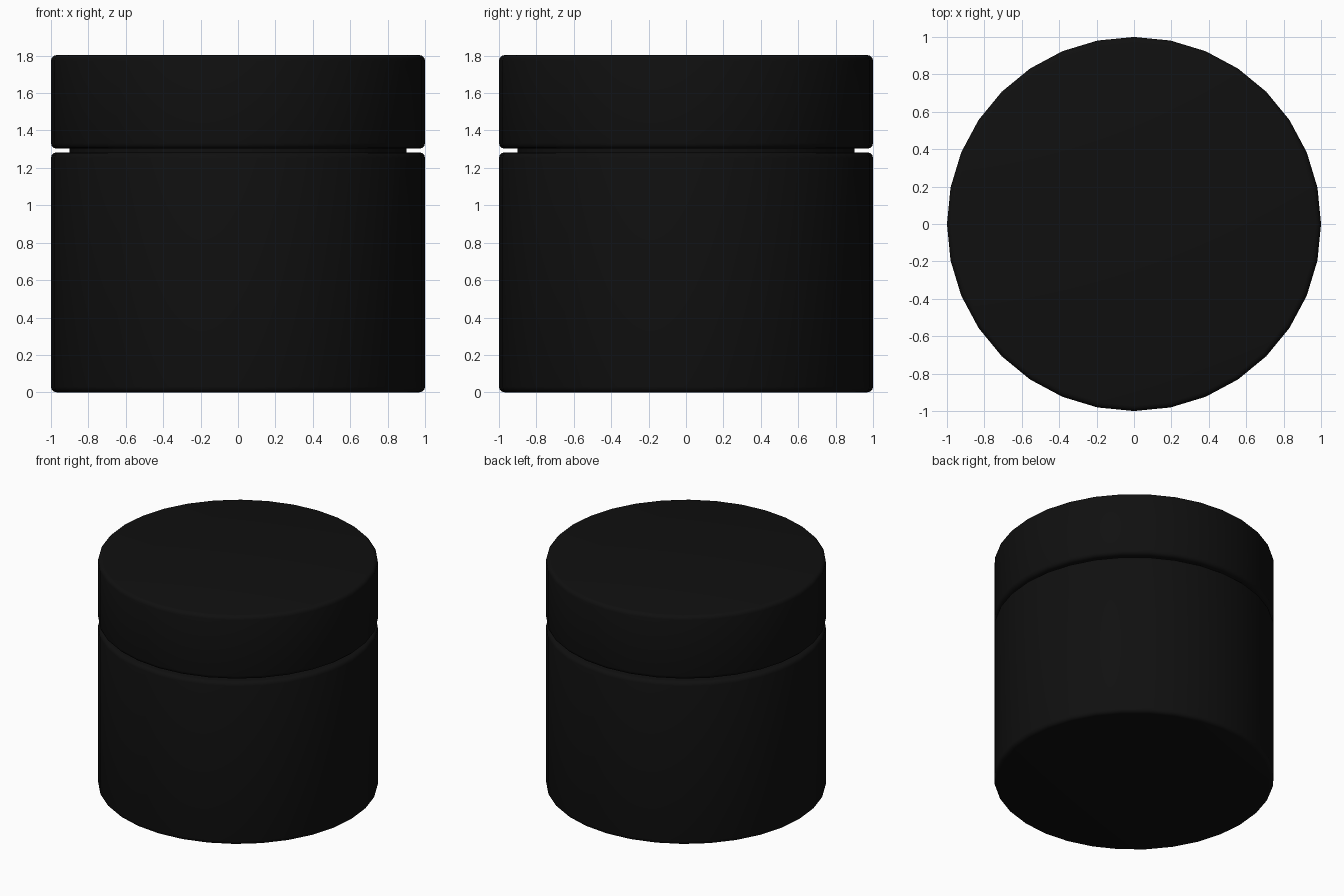
import bpy, bmesh, math

if "Cube" in bpy.data.objects:
    bpy.data.objects.remove(bpy.data.objects["Cube"])

SIDES = 32
black = bpy.data.materials.new("black_plastic")
black.diffuse_color = (0.005, 0.005, 0.005, 1)
black.use_nodes = True
black.node_tree.nodes["Principled BSDF"].inputs["Base Color"].default_value = black.diffuse_color


def turned(name, profile):
    """Spin a radius/height profile into a closed solid with capped ends."""
    bm = bmesh.new()
    rings = []
    for r, z in profile:
        rings.append([bm.verts.new((r * math.cos(2 * math.pi * i / SIDES),
                                    r * math.sin(2 * math.pi * i / SIDES), z))
                      for i in range(SIDES)])
    for a, b in zip(rings, rings[1:]):
        for i in range(SIDES):
            j = (i + 1) % SIDES
            bm.faces.new((a[i], a[j], b[j], b[i]))
    bm.faces.new(rings[0][::-1])
    bm.faces.new(rings[-1])
    mesh = bpy.data.meshes.new(name)
    bm.to_mesh(mesh)
    bm.free()
    mesh.materials.append(black)
    obj = bpy.data.objects.new(name, mesh)
    bpy.context.collection.objects.link(obj)
    bpy.context.view_layer.objects.active = obj
    obj.select_set(True)
    bpy.ops.object.shade_smooth_by_angle(angle=math.radians(35))
    obj.select_set(False)
    return obj


def rounded(z0, z1, r=1.0, b=0.03, steps=3):
    """Cylinder profile with rounded rims."""
    arc = [(r - b + b * math.sin(t * math.pi / 2 / steps),
            b - b * math.cos(t * math.pi / 2 / steps)) for t in range(steps + 1)]
    return [(x, z0 + h) for x, h in arc] + [(x, z1 - h) for x, h in reversed(arc)]


# Jar body, recessed neck and lid
turned("jar_body", rounded(0.0, 1.283))
turned("jar_neck", [(0.9, 1.25), (0.9, 1.34)])
turned("jar_lid", rounded(1.303, 1.803))
